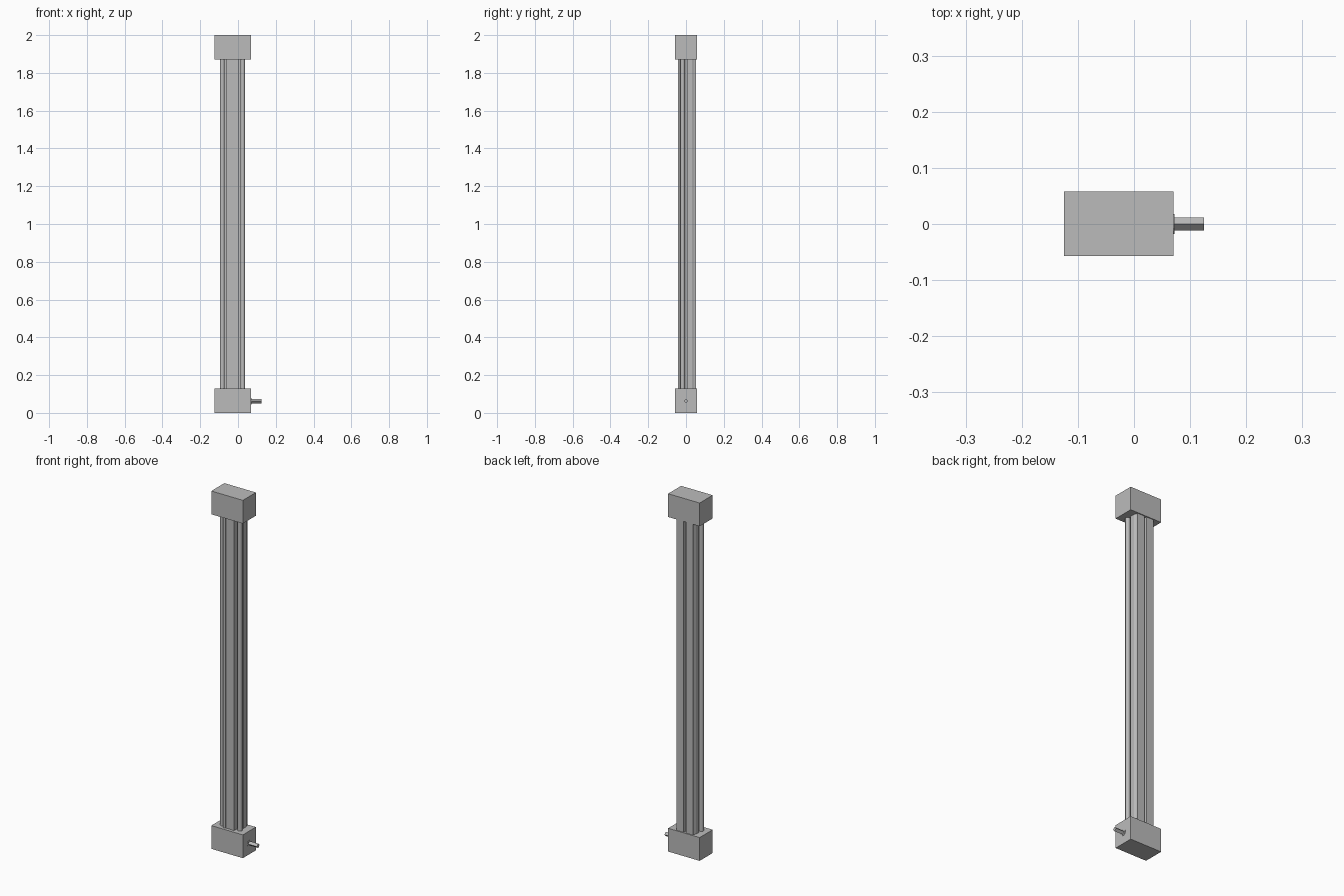
import bpy
import bmesh
from math import pi
from mathutils import Matrix, Vector

old = bpy.data.objects.get("Cube")
if old:
    bpy.data.objects.remove(old, do_unlink=True)

GREY = (0.5, 0.5, 0.5, 1)
grey = bpy.data.materials.new("plain grey")
grey.use_nodes = True
grey.diffuse_color = GREY
grey.node_tree.nodes["Principled BSDF"].inputs["Base Color"].default_value = GREY

AXIS_X = -0.029      # centre line of the column
LOW, HIGH = 0.13, 1.87


def finish(name, bm):
    bmesh.ops.recalc_face_normals(bm, faces=bm.faces)
    mesh = bpy.data.meshes.new(name)
    bm.to_mesh(mesh)
    bm.free()
    mesh.materials.append(grey)
    obj = bpy.data.objects.new(name, mesh)
    bpy.context.collection.objects.link(obj)
    return obj


def box(name, low, high):
    low, high = Vector(low), Vector(high)
    bm = bmesh.new()
    place = Matrix.Translation((low + high) / 2) @ Matrix.Diagonal((*(high - low), 1))
    bmesh.ops.create_cube(bm, size=1, matrix=place)
    return finish(name, bm)


def rod(name, start, end, radius, sides):
    start, end = Vector(start), Vector(end)
    span = end - start
    turn = span.to_track_quat("Z", "Y").to_matrix().to_4x4()
    bm = bmesh.new()
    bmesh.ops.create_cone(bm, cap_ends=True, segments=sides, radius1=radius, radius2=radius,
                          depth=span.length, matrix=Matrix.Translation((start + end) / 2) @ turn)
    return finish(name, bm)


def extrude_profile(name, points, low, high):
    bm = bmesh.new()
    face = bm.faces.new([bm.verts.new((x, y, low)) for x, y in points])
    top = bmesh.ops.extrude_face_region(bm, geom=[face])["geom"]
    bmesh.ops.translate(bm, vec=(0, 0, high - low),
                        verts=[v for v in top if isinstance(v, bmesh.types.BMVert)])
    return finish(name, bm)


# End blocks
box("bottom_block", (-0.125, -0.057, 0), (0.07, 0.058, LOW))
box("top_block", (-0.125, -0.057, HIGH), (0.07, 0.058, 2))

# Slotted column: half of the section, mirrored across its centre line
half = [(0.018, -0.039), (0.018, -0.042), (0.033, -0.042), (0.033, 0.008), (0.057, 0.008),
        (0.057, 0.033), (0.051, 0.045), (0.051, 0.053), (0.007, 0.053), (0.007, 0.033)]
section = [(AXIS_X + x, y) for x, y in half] + [(AXIS_X - x, y) for x, y in reversed(half)]
extrude_profile("slotted_column", section, LOW, HIGH)

# Guide rods on both sides
for side, sign in (("left", 1), ("right", -1)):
    x = AXIS_X + sign * 0.054
    guide = rod(side + "_guide_rod", (x, -0.018, LOW), (x, -0.018, HIGH), 0.0125, 16)
    bpy.ops.object.select_all(action="DESELECT")
    guide.select_set(True)
    bpy.context.view_layer.objects.active = guide
    bpy.ops.object.shade_smooth_by_angle()

# Drive shaft and its collar
rod("shaft_collar", (0.07, 0, 0.062), (0.072, 0, 0.062), 0.018, 16)
rod("drive_shaft", (0.07, 0, 0.062), (0.125, 0, 0.062), 0.012, 4)
